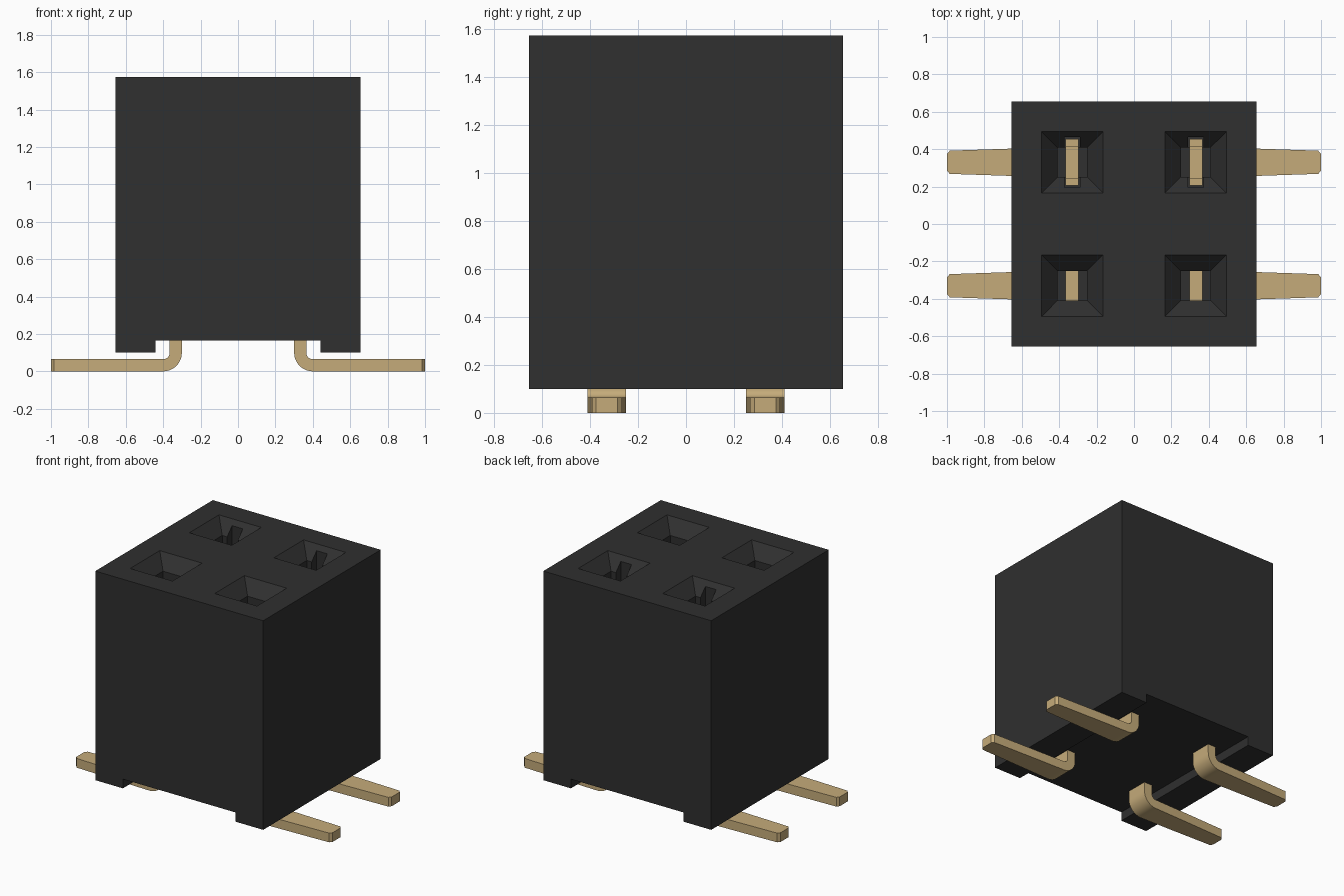
import bpy, bmesh, math

if "Cube" in bpy.data.objects:
    bpy.data.objects.remove(bpy.data.objects["Cube"])


def material(name, rgb):
    m = bpy.data.materials.new(name)
    m.use_nodes = True
    m.diffuse_color = (*rgb, 1)
    m.node_tree.nodes["Principled BSDF"].inputs["Base Color"].default_value = (*rgb, 1)
    return m


BLACK = material("black plastic", (0.029, 0.029, 0.029))
GOLD = material("gold contact", (0.56, 0.41, 0.195))


def loft(name, rings, mat):
    """Join equal-sized rings of points into a closed solid."""
    bm = bmesh.new()
    rows = [[bm.verts.new(p) for p in r] for r in rings]
    n = len(rows[0])
    for a, b in zip(rows, rows[1:]):
        for i in range(n):
            j = (i + 1) % n
            bm.faces.new((a[i], a[j], b[j], b[i]))
    bm.faces.new(rows[0])
    bm.faces.new(rows[-1])
    bmesh.ops.recalc_face_normals(bm, faces=bm.faces)
    me = bpy.data.meshes.new(name)
    bm.to_mesh(me)
    bm.free()
    me.materials.append(mat)
    ob = bpy.data.objects.new(name, me)
    bpy.context.collection.objects.link(ob)
    return ob


def rect(cx, cy, hx, hy, z):
    return [(cx + sx * hx, cy + sy * hy, z)
            for sx, sy in ((-1, -1), (1, -1), (1, 1), (-1, 1))]


def carve(target, cutter):
    mod = target.modifiers.new("cut", "BOOLEAN")
    mod.operation, mod.solver, mod.object = "DIFFERENCE", "EXACT", cutter
    bpy.context.view_layer.objects.active = target
    bpy.ops.object.modifier_apply(modifier=mod.name)
    bpy.data.objects.remove(cutter)


H, TOP, P = 0.655, 1.575, 0.33   # body half width, body top, pin offset

# Housing with a shallow channel under it, running front to back
profile = [(-H, 0.10), (-0.44, 0.10), (-0.44, 0.165), (0.44, 0.165),
           (0.44, 0.10), (H, 0.10), (H, TOP), (-H, TOP)]
housing = loft("housing", [[(x, y, z) for x, z in profile] for y in (-H, H)], BLACK)

# Funnel-mouthed sockets; the back pair has slots beside the contact tines
for sx in (-1, 1):
    for sy in (-1, 1):
        cx, cy = sx * P, sy * P
        carve(housing, loft("socket_cutter", [
            rect(cx, cy, h, h, z)
            for h, z in ((0.1886, 1.60), (0.08, 1.485), (0.08, 0.30))], BLACK))
        if sy > 0:
            carve(housing, loft("slot_cutter", [
                rect(cx, cy, 0.042, 0.135, z) for z in (0.32, 1.545)], BLACK))

# Foot stations: (upper/inner x, z), (lower/outer x, z), half width
stations = [((1.0, 0.065), (1.0, 0.0), 0.045),
            ((0.985, 0.065), (0.985, 0.0), 0.062),
            ((0.655, 0.065), (0.655, 0.0), 0.073),
            ((0.42, 0.065), (0.42, 0.0), 0.08)]
bx, bz = 0.40, 0.10              # bend centre
for i in range(9):
    a = math.radians(270 - 90 * i / 8)
    c, s = math.cos(a), math.sin(a)
    stations.append(((bx + 0.035 * c, bz + 0.035 * s),
                     (bx + 0.10 * c, bz + 0.10 * s), 0.08))
stations.append(((0.365, 0.40), (0.30, 0.40), 0.08))

# Forked blade outline in (y, z)
fork = [(-0.08, 0.38), (0.08, 0.38), (0.125, 0.46), (0.125, 1.20), (0.085, 1.20),
        (0.085, 0.50), (-0.085, 0.50), (-0.085, 1.20), (-0.125, 1.20), (-0.125, 0.46)]

# Four contacts: bent surface-mount leg plus fork
for sx, side in ((-1, "right"), (1, "left")):
    for sy, end in ((-1, "front"), (1, "back")):
        cy = sy * P
        loft(f"{end}_{side}_leg", [
            [(sx * u[0], cy - w, u[1]), (sx * u[0], cy + w, u[1]),
             (sx * l[0], cy + w, l[1]), (sx * l[0], cy - w, l[1])]
            for u, l, w in stations], GOLD)
        loft(f"{end}_{side}_fork", [
            [(sx * x, cy + y, z) for y, z in fork] for x in (0.298, 0.367)], GOLD)

# Smooth the bends, keep the edges crisp
bpy.ops.object.select_all(action="DESELECT")
for ob in bpy.context.collection.objects:
    if ob.name.endswith("_leg"):
        ob.select_set(True)
        bpy.context.view_layer.objects.active = ob
bpy.ops.object.shade_smooth_by_angle(angle=math.radians(30))
